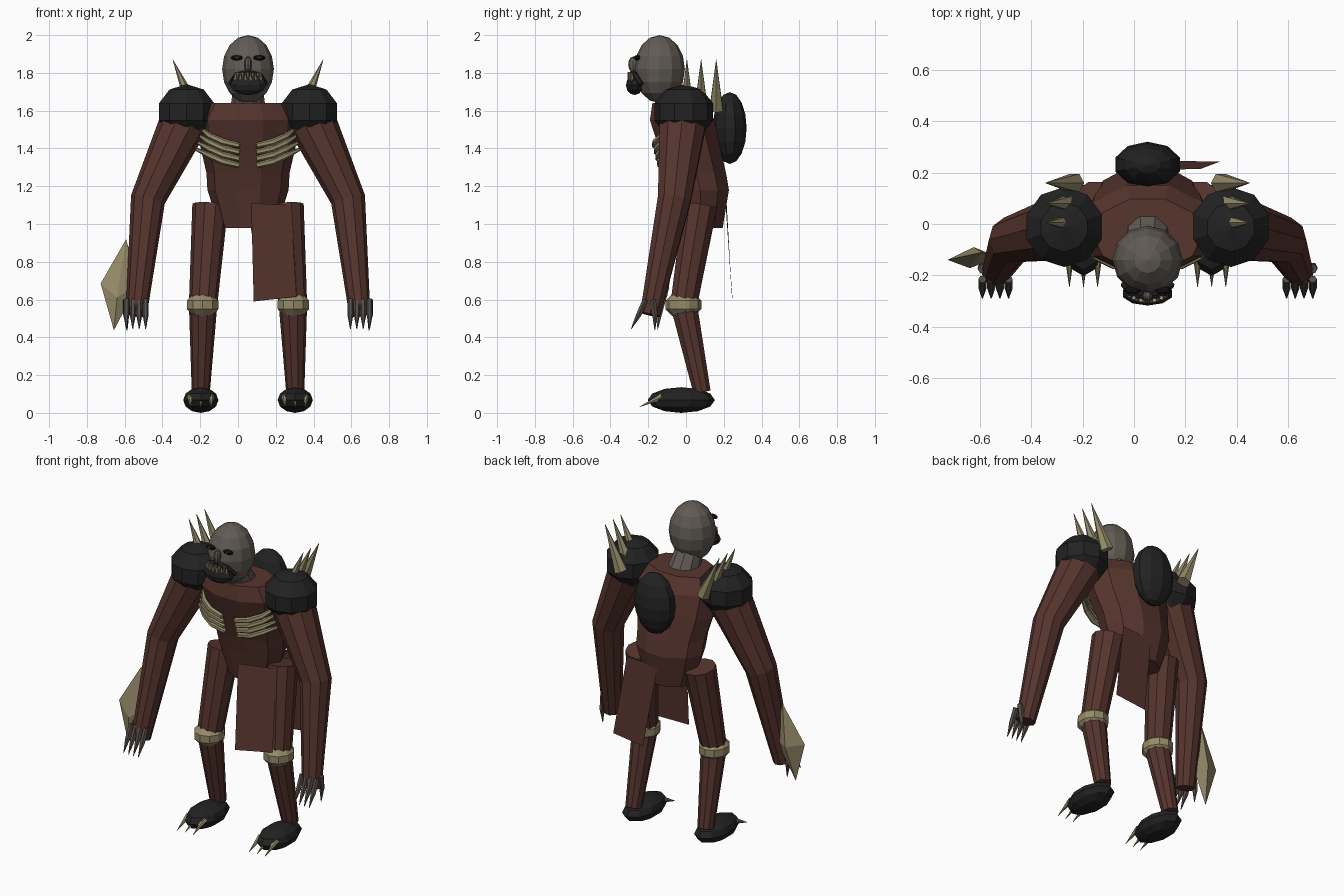
import bpy, bmesh, math
from mathutils import Vector, Matrix

cube = bpy.data.objects.get("Cube")
if cube:
    bpy.data.objects.remove(cube, do_unlink=True)

CX = 0.053  # body mid-line


def material(name, rgb):
    m = bpy.data.materials.new(name)
    m.use_nodes = True
    m.diffuse_color = (*rgb, 1)
    m.node_tree.nodes["Principled BSDF"].inputs["Base Color"].default_value = (*rgb, 1)
    return m


HIDE = material("red_brown_hide", (0.095, 0.035, 0.027))
ARMOUR = material("charcoal", (0.016, 0.016, 0.016))
BONE = material("old_bone", (0.30, 0.255, 0.14))
SKIN = material("grey_skin", (0.12, 0.105, 0.088))
CLAW = material("claw_grey", (0.085, 0.072, 0.062))
BLACK = material("eye_black", (0.005, 0.005, 0.005))


def finish(name, bm, mat):
    bmesh.ops.recalc_face_normals(bm, faces=bm.faces[:])
    me = bpy.data.meshes.new(name)
    bm.to_mesh(me)
    bm.free()
    me.materials.append(mat)
    ob = bpy.data.objects.new(name, me)
    bpy.context.collection.objects.link(ob)
    return ob


def ball(name, centre, size, mat, seg=10, rings=6):
    bm = bmesh.new()
    mtx = Matrix.Translation(centre) @ Matrix.Diagonal((*size, 1))
    bmesh.ops.create_uvsphere(bm, u_segments=seg, v_segments=rings, radius=1, matrix=mtx)
    return finish(name, bm, mat)


def skin_rings(bm, rings):
    """Bridge equal rings of points and cap both ends."""
    loops = [[bm.verts.new(p) for p in r] for r in rings]
    n = len(loops[0])
    for a, b in zip(loops, loops[1:]):
        for i in range(n):
            j = (i + 1) % n
            bm.faces.new((a[i], a[j], b[j], b[i]))
    bm.faces.new(loops[0])
    bm.faces.new(loops[-1])


def tube(name, path, radii, mat, n=10):
    """Tapered limb, rib or spike along a path."""
    pts = [Vector(p) for p in path]
    rings = []
    for i, (p, r) in enumerate(zip(pts, radii)):
        t = (pts[min(i + 1, len(pts) - 1)] - pts[max(i - 1, 0)]).normalized()
        ref = Vector((0, 1, 0)) if abs(t.y) < 0.8 else Vector((0, 0, 1))
        u = t.cross(ref).normalized()
        v = t.cross(u)
        rings.append([p + r * (math.cos(a) * u + math.sin(a) * v)
                      for a in (2 * math.pi * k / n for k in range(n))])
    bm = bmesh.new()
    skin_rings(bm, rings)
    return finish(name, bm, mat)


def polygons(name, verts, faces, mat):
    bm = bmesh.new()
    vs = [bm.verts.new(v) for v in verts]
    for f in faces:
        bm.faces.new([vs[i] for i in f])
    return finish(name, bm, mat)


# Torso: stacked horizontal ovals (z, centre y, half width, half depth)
profile = [(0.98, 0.08, 0.15, 0.12), (1.18, 0.075, 0.215, 0.16), (1.27, 0.055, 0.22, 0.165),
           (1.40, 0.02, 0.25, 0.17), (1.55, -0.02, 0.265, 0.18), (1.64, -0.04, 0.215, 0.145)]
bm = bmesh.new()
skin_rings(bm, [[(CX + rx * math.cos(k * math.pi / 5), cy + ry * math.sin(k * math.pi / 5), z)
                 for k in range(10)] for z, cy, rx, ry in profile])
finish("torso", bm, HIDE)
ball("back_hump", (CX, 0.232, 1.508), (0.132, 0.089, 0.19), ARMOUR, 10, 8)

# Head and face
tube("neck", [(CX, -0.05, 1.60), (CX, -0.11, 1.71)], [0.095, 0.08], SKIN)
ball("head", (CX, -0.14, 1.82), (0.137, 0.134, 0.18), SKIN, 12, 8)
ball("nose", (CX, -0.28, 1.845), (0.02, 0.026, 0.042), SKIN, 8, 6)
ball("jaw", (CX, -0.272, 1.735), (0.1, 0.046, 0.052), ARMOUR, 10, 6)
lip = [(-0.095, -0.235, 1.74), (-0.06, -0.268, 1.787), (0, -0.282, 1.80),
       (0.06, -0.268, 1.787), (0.095, -0.235, 1.74)]
tube("upper_lip", [(CX + x, y, z) for x, y, z in lip], [0.012, 0.016, 0.016, 0.016, 0.012], ARMOUR, 6)
for i in range(6):
    x = (i - 2.5) * 0.027
    y = -0.302 + 4 * x * x
    tube(f"lower_tooth_{i + 1}", [(CX + x, y, 1.755), (CX + x, y - 0.003, 1.805)],
         [0.011, 0.002], BONE, 5)
for i in range(5):
    x = (i - 2) * 0.027
    y = -0.30 + 4 * x * x
    tube(f"upper_tooth_{i + 1}", [(CX + x, y, 1.80), (CX + x, y - 0.008, 1.765)],
         [0.009, 0.002], BONE, 5)

# Paired parts
for side, s in (("right", -1), ("left", 1)):
    def at(dx, y, z):
        return (CX + s * dx, y, z)

    ball(f"{side}_eye", at(0.06, -0.258, 1.88), (0.032, 0.018, 0.014), BLACK, 8, 6)
    ball(f"{side}_pupil", at(0.06, -0.274, 1.88), (0.008, 0.005, 0.007), CLAW, 6, 4)

    # Shoulder with three spikes
    ball(f"{side}_shoulder_pad", at(0.325, -0.012, 1.593), (0.162, 0.164, 0.147), ARMOUR, 10, 5)
    for i, y in enumerate((0.005, 0.08, 0.16)):
        tube(f"{side}_shoulder_spike_{i + 1}", [at(0.285, y, 1.605), at(0.398, y, 1.87)],
             [0.041, 0.001], BONE, 6)

    # Arm and hand
    tube(f"{side}_arm", [at(0.31, -0.01, 1.60), at(0.53, -0.062, 1.13), at(0.592, -0.19, 0.52)],
         [0.135, 0.092, 0.056], HIDE)
    for i in range(4):
        dx = 0.542 + i * 0.034
        tube(f"{side}_finger_{i + 1}",
             [at(dx, -0.215, 0.60), at(dx, -0.25, 0.52), at(dx, -0.29, 0.445)],
             [0.016, 0.016, 0.002], CLAW, 6)
    tube(f"{side}_thumb", [at(0.645, -0.175, 0.60), at(0.645, -0.165, 0.52), at(0.64, -0.165, 0.437)],
         [0.018, 0.016, 0.002], CLAW, 6)

    # Ribs wrapping round the chest
    for i in range(4):
        z = 1.415 - i * 0.035
        grow = i * 0.009
        tube(f"{side}_rib_{i + 1}",
             [at(0.045, -0.168 + 0.3 * (1.415 - z), z), at(0.13, -0.16 + 0.2 * (1.415 - z), z + 0.02),
              at(0.20, -0.128 + 0.1 * (1.415 - z), z + 0.05), at(0.245 + grow, -0.07, z + 0.085)],
             [0.015, 0.018, 0.016, 0.009], BONE, 6)

    # Leg, knee guard and clawed foot
    tube(f"{side}_leg", [at(0.20, 0.075, 1.10), at(0.238, -0.012, 0.57), at(0.25, 0.085, 0.11)],
         [0.095, 0.075, 0.048], HIDE)
    ball(f"{side}_knee_guard", at(0.24, -0.014, 0.572), (0.092, 0.1, 0.072), BONE, 10, 5)
    ball(f"{side}_foot", at(0.25, -0.025, 0.068), (0.098, 0.178, 0.068), ARMOUR, 10, 6)
    for i, dx in enumerate((0.195, 0.25, 0.305)):
        tube(f"{side}_toe_claw_{i + 1}", [at(dx, -0.13, 0.085), at(dx, -0.245, 0.032)],
             [0.018, 0.001], BONE, 6)

# Bone blade on the right forearm
polygons("forearm_blade",
         [(-0.592, -0.11, 0.92), (-0.727, -0.14, 0.685), (-0.657, -0.15, 0.437),
          (-0.53, -0.13, 0.68), (-0.64, -0.172, 0.61), (-0.625, -0.09, 0.66)],
         [(0, 1, 4), (1, 2, 4), (2, 3, 4), (3, 0, 4),
          (1, 0, 5), (2, 1, 5), (3, 2, 5), (0, 3, 5)], BONE)

# Ragged cloth panels before and behind the left thigh
polygons("front_cloth", [(0.07, -0.1, 1.11), (0.28, -0.015, 1.10),
                         (0.31, -0.1, 0.615), (0.083, -0.148, 0.59)], [(0, 1, 2, 3)], HIDE)
polygons("back_cloth", [(0.05, 0.21, 1.10), (0.26, 0.215, 1.11),
                        (0.335, 0.243, 0.62), (0.126, 0.247, 0.595)], [(0, 1, 2, 3)], HIDE)
